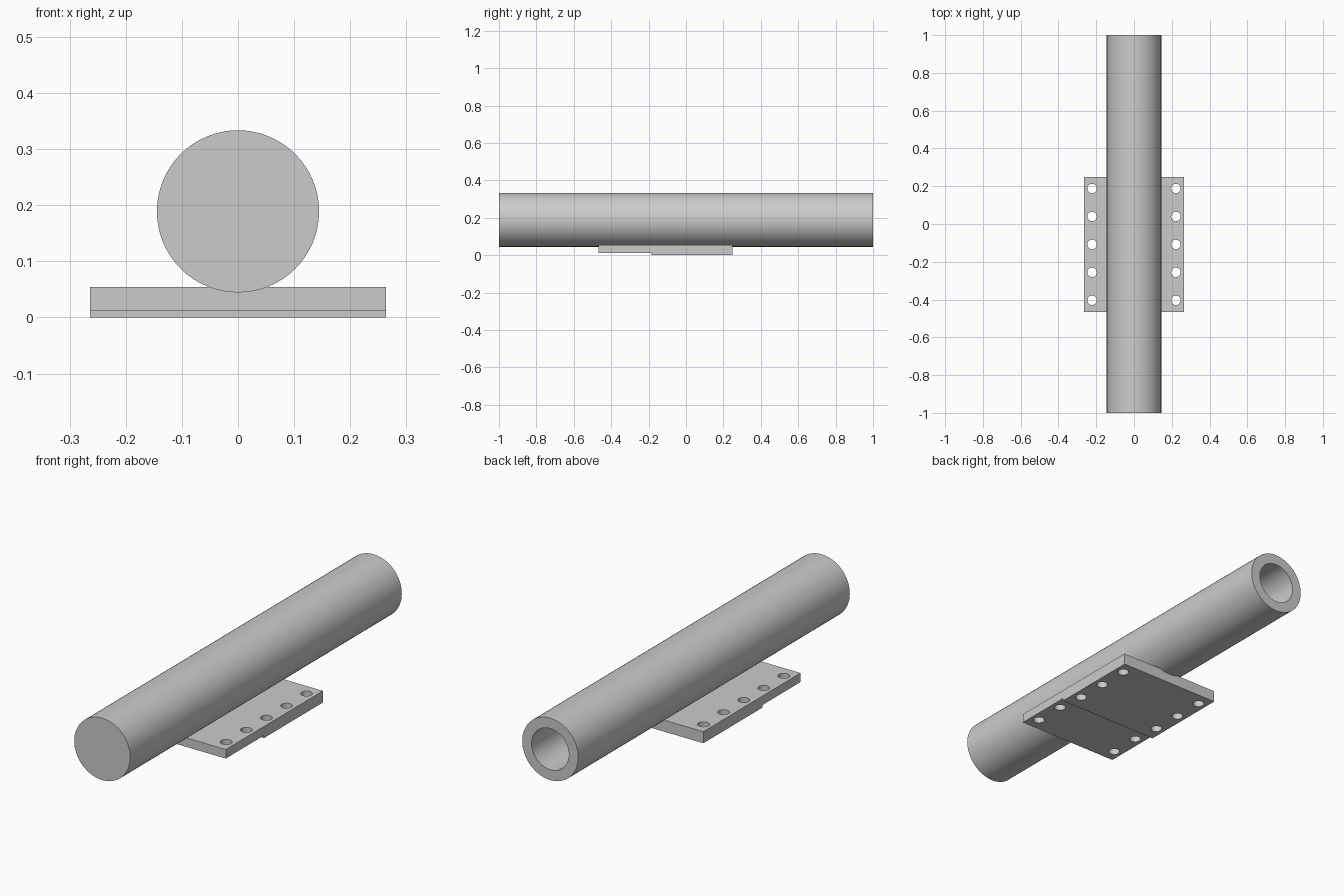
import bpy, bmesh, math

if "Cube" in bpy.data.objects:
    bpy.data.objects.remove(bpy.data.objects["Cube"])


def new_object(name, bm):
    bmesh.ops.recalc_face_normals(bm, faces=bm.faces)
    mesh = bpy.data.meshes.new(name)
    bm.to_mesh(mesh)
    bm.free()
    obj = bpy.data.objects.new(name, mesh)
    bpy.context.collection.objects.link(obj)
    return obj


def smooth(obj):
    bpy.ops.object.select_all(action='DESELECT')
    obj.select_set(True)
    bpy.context.view_layer.objects.active = obj
    bpy.ops.object.shade_smooth_by_angle(angle=math.radians(30))


# Tube: closed at the front, bored from the back
SIDES, AXIS_Z = 64, 0.189
profile = [(0.1445, -1.0), (0.1445, 1.0), (0.096, 1.0), (0.096, -0.95)]
bm = bmesh.new()
rings = []
for r, y in profile:
    angles = [2 * math.pi * i / SIDES for i in range(SIDES)]
    rings.append([bm.verts.new((r * math.cos(a), y, AXIS_Z + r * math.sin(a))) for a in angles])
for a, b in zip(rings, rings[1:]):
    for i in range(SIDES):
        j = (i + 1) % SIDES
        bm.faces.new((a[i], a[j], b[j], b[i]))
bm.faces.new(rings[0])
bm.faces.new(rings[-1])
smooth(new_object("tube", bm))

# Mounting plate: stepped side profile extruded across x
side = [(-0.467, 0.054), (0.249, 0.054), (0.249, 0.0), (-0.185, 0.0), (-0.185, 0.012), (-0.467, 0.012)]
bm = bmesh.new()
face = bm.faces.new([bm.verts.new((-0.264, y, z)) for y, z in side])
ext = bmesh.ops.extrude_face_region(bm, geom=[face])
bmesh.ops.translate(bm, vec=(0.528, 0, 0), verts=[v for v in ext["geom"] if isinstance(v, bmesh.types.BMVert)])
plate = new_object("mounting_plate", bm)

# Two rows of five bolt holes
bm = bmesh.new()
for x in (-0.222, 0.222):
    for i in range(5):
        res = bmesh.ops.create_cone(bm, cap_ends=True, segments=32, radius1=0.025, radius2=0.025, depth=0.3)
        bmesh.ops.translate(bm, vec=(x, 0.188 - 0.148 * i, 0.03), verts=res["verts"])
cutter = new_object("bolt_hole_cutter", bm)
mod = plate.modifiers.new("bolt_holes", 'BOOLEAN')
mod.operation = 'DIFFERENCE'
mod.solver = 'EXACT'
mod.object = cutter
bpy.context.view_layer.objects.active = plate
bpy.ops.object.modifier_apply(modifier=mod.name)
bpy.data.objects.remove(cutter)
smooth(plate)
